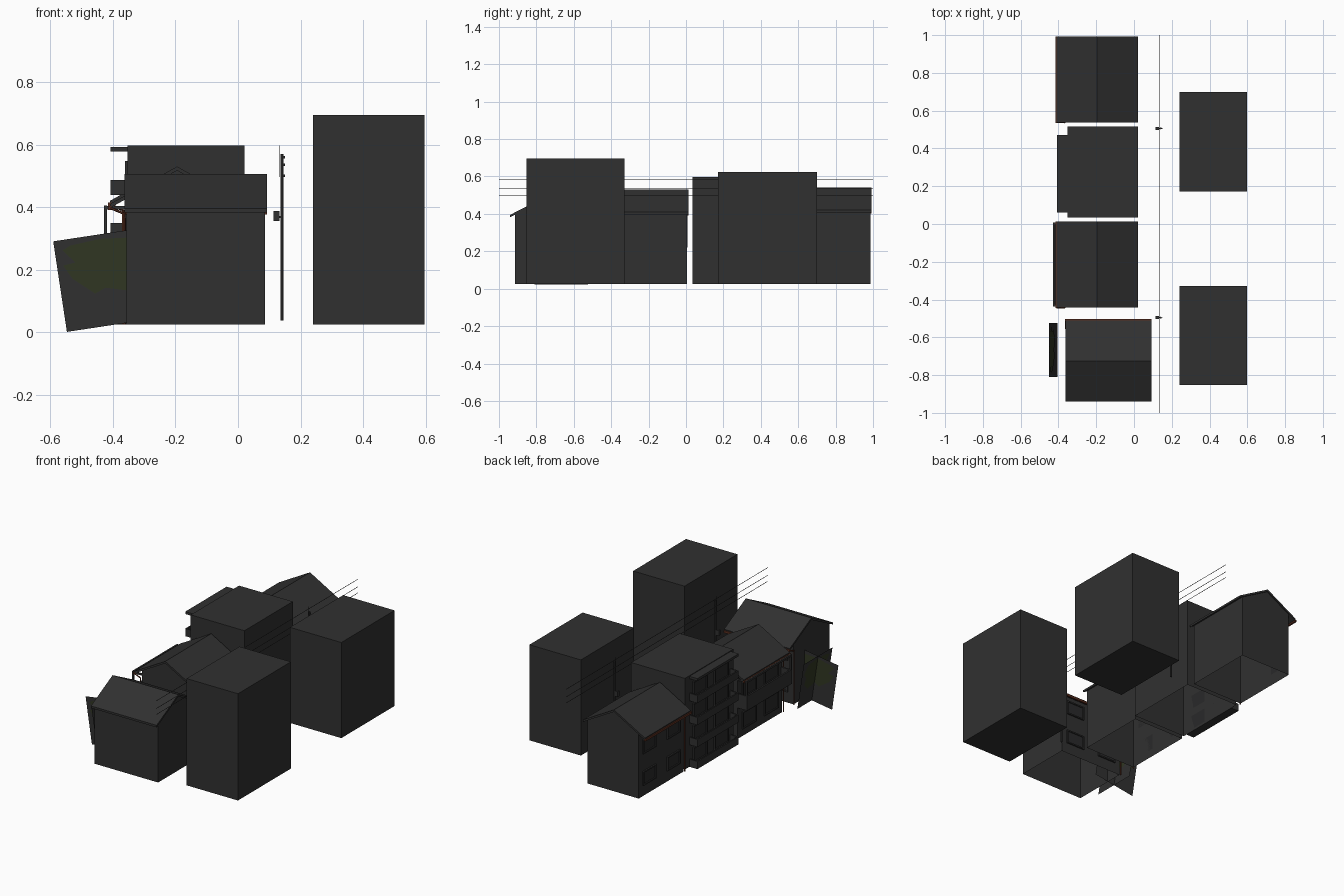
import bpy, bmesh, math
from mathutils import Matrix, Vector

if "Cube" in bpy.data.objects:
    bpy.data.objects.remove(bpy.data.objects["Cube"])


def material(name, r, g, b):
    m = bpy.data.materials.new(name)
    m.diffuse_color = (r, g, b, 1)
    m.use_nodes = True
    m.node_tree.nodes["Principled BSDF"].inputs["Base Color"].default_value = m.diffuse_color
    return m


CHARCOAL = material("charcoal", 0.03, 0.03, 0.03)
GLASS = material("dark_glass", 0.022, 0.022, 0.023)
RUST = material("rust_orange", 0.11, 0.03, 0.015)
GREEN = material("dark_leaf_green", 0.03, 0.037, 0.016)


def add(name, bm, mat, matrix=Matrix()):
    bmesh.ops.recalc_face_normals(bm, faces=bm.faces)
    me = bpy.data.meshes.new(name)
    bm.to_mesh(me)
    bm.free()
    me.materials.append(mat)
    ob = bpy.data.objects.new(name, me)
    ob.matrix_world = matrix
    bpy.context.collection.objects.link(ob)
    return ob


def box(name, x0, x1, y0, y1, z0, z1, mat=CHARCOAL, matrix=Matrix(), open_bottom=False):
    bm = bmesh.new()
    bmesh.ops.create_cube(bm, size=1)
    for v in bm.verts:
        v.co = Vector(((x0, x1)[v.co.x > 0], (y0, y1)[v.co.y > 0], (z0, z1)[v.co.z > 0]))
    if open_bottom:
        low = [f for f in bm.faces if all(abs(v.co.z - z0) < 1e-6 for v in f.verts)]
        bmesh.ops.delete(bm, geom=low, context='FACES_ONLY')
    return add(name, bm, mat, matrix)


def prism(name, profile, y0, y1, mat=CHARCOAL, matrix=Matrix(), open_bottom=False):
    """Extrude an (x, z) profile along y."""
    bm = bmesh.new()
    a = [bm.verts.new((x, y0, z)) for x, z in profile]
    b = [bm.verts.new((x, y1, z)) for x, z in profile]
    n = len(a)
    bm.faces.new(a)
    bm.faces.new(b)
    for i in range(n):
        if open_bottom and i == n - 1:
            continue
        j = (i + 1) % n
        bm.faces.new((a[i], a[j], b[j], b[i]))
    return add(name, bm, mat, matrix)


def tube(name, points, r, mat, matrix=Matrix()):
    """Straight six-sided pipe pieces along a path."""
    bm = bmesh.new()
    for p, q in zip(points, points[1:]):
        p, q = Vector(p), Vector(q)
        d = q - p
        m = Matrix.Translation((p + q) / 2) @ d.to_track_quat('Z', 'Y').to_matrix().to_4x4()
        bmesh.ops.create_cone(bm, cap_ends=True, segments=6, radius1=r, radius2=r,
                              depth=d.length, matrix=m)
    return add(name, bm, mat, matrix)


def window(name, x, y, z, w, h, matrix):
    """Glass plate with a thin projecting frame on a wall facing -x."""
    box(name + "_glass", x - 0.003, x, y - w / 2, y + w / 2, z - h / 2, z + h / 2, GLASS, matrix)
    for s in (-1, 1):
        yc, zc = y + s * w / 2, z + s * h / 2
        box(name + "_jamb", x - 0.009, x, yc - .004, yc + .004, z - h / 2, z + h / 2, CHARCOAL, matrix)
        box(name + "_rail", x - 0.009, x, y - w / 2 - .004, y + w / 2 + .004, zc - .004, zc + .004,
            CHARCOAL, matrix)


def house(name, cx, cy, eave, ridge, turn=0, windows=True):
    """Gabled house: front faces local -x, ridge along local y."""
    m = Matrix.Translation((cx, cy, 0)) @ Matrix.Rotation(math.radians(turn), 4, 'Z')
    L, W, T = 0.225, 0.215, 0.013
    k = (ridge - eave) / W

    def under(x):
        return ridge - T - abs(x) * k

    prism(name + "_walls", [(-.167, .025), (-.167, under(.167)), (0, under(0)),
                            (.19, under(.19)), (.19, .025)],
          -L + .004, L - .004, matrix=m, open_bottom=True)
    prism(name + "_roof", [(-W, eave), (0, ridge), (W, eave), (W, eave - T),
                           (0, ridge - T), (-W, eave - T)], -L - .003, L + .003, matrix=m)
    # gutter, elbow and downpipe
    box(name + "_gutter", -W - .006, -W + .005, -L - .005, L + .003, eave - .019, eave - .006, RUST, m)
    tube(name + "_downpipe", [(-W, -L - .003, eave - .012), (-.172, -L - .003, eave - .03),
                              (-.172, -L - .003, .025)], .004, RUST, m)
    if windows:
        for z in (.137, .335):
            for y in (-.12, .12):
                window(name + "_window", -.167, y, z, .12, .08, m)
    return m


house("rear_house", -.195, .765, .42, .54)
mid = house("middle_house", -.195, -.215, .41, .53, windows=False)
house("front_house", -.135, -.725, .395, .506, turn=-90)

# middle house: balcony slab, parapet, posts, beams and openings
box("balcony_slab", -.23, -.167, -.222, .222, .22, .24, matrix=mid)
box("balcony_parapet", -.234, -.224, -.222, .222, .22, .31, matrix=mid)
for s in (-1, 1):
    e = s * .217
    box("balcony_side", -.23, -.167, e - .005, e + .005, .24, .31, matrix=mid)
    box("balcony_post", -.234, -.224, e - .005, e + .005, .31, .405, matrix=mid)
    box("balcony_cross_beam", -.234, -.167, e - .005, e + .005, .393, .403, matrix=mid)
    window("middle_upper_window", -.167, s * .11, .32, .13, .1, mid)
    window("middle_lower_window", -.167, s * .11, .125, .13, .1, mid)
box("balcony_beam", -.234, -.224, -.222, .222, .393, .405, matrix=mid)

# flat-roofed apartment block with four balconies and a canopy
box("apartment_walls", -.353, .02, .035, .515, .025, .597, open_bottom=True)
box("apartment_canopy", -.408, -.353, .06, .47, .578, .593)
for i in range(4):
    z = .025 + i * .138
    box("apartment_balcony_floor", -.408, -.353, .06, .47, z, z + .012)
    box("apartment_balcony_front", -.408, -.4, .06, .47, z, z + .048)
    for y in (.06, .462):
        box("apartment_balcony_side", -.408, -.353, y, y + .008, z, z + .048)
    for y in (.16, .37):
        window("apartment_door", -.353, y, z + .06, .13, .09, Matrix())

# two plain towers
box("front_tower", .24, .597, -.853, -.328, .025, .695)
box("rear_tower", .24, .597, .172, .7, .025, .625)

# utility poles, transformer boxes, brackets and wires
for y in (.506, -.496):
    tube("utility_pole", [(.141, y, .037), (.141, y, .57)], .0055, CHARCOAL)
    box("transformer", .114, .132, y - .008, y + .008, .355, .388)
    box("transformer_arm", .13, .141, y - .002, y + .002, .365, .372)
    box("wire_bracket", .132, .135, y - .002, y + .002, .497, .597)
    for z in (.5, .535, .56):
        box("insulator", .141, .151, y - .002, y + .002, z - .004, z + .004)
for z in (.497, .535, .583):
    box("wire", .1325, .1345, -1, 1, z - .001, z + .001)

# leaning plant: two crossed cards with irregular leaf patches
LEAF = [(-.091, .125), (-.118, .113), (-.083, .069), (-.123, .065), (-.1, .019),
        (-.035, -.039), (0, -.025), (.067, -.044), (.11, 0), (.095, .04), (.125, .07),
        (.092, .123), (.007, .132)]
CARD = [(-.143, -.1465), (.143, -.1465), (.143, .1465), (-.143, .1465)]
lean = Matrix.Translation((-.428, -.667, .167)) @ Matrix.Rotation(math.radians(-8.6), 4, 'Y')
for turn in (0, 90):
    m = lean @ Matrix.Rotation(math.radians(turn), 4, 'Z')
    for name, outline, mat, offsets in (("plant_card", CARD, CHARCOAL, (0,)),
                                        ("leaf_patch", LEAF, GREEN, (-.0015, .0015))):
        for o in offsets:
            bm = bmesh.new()
            bm.faces.new([bm.verts.new((u, o, v)) for u, v in outline])
            add(name, bm, mat, m)
